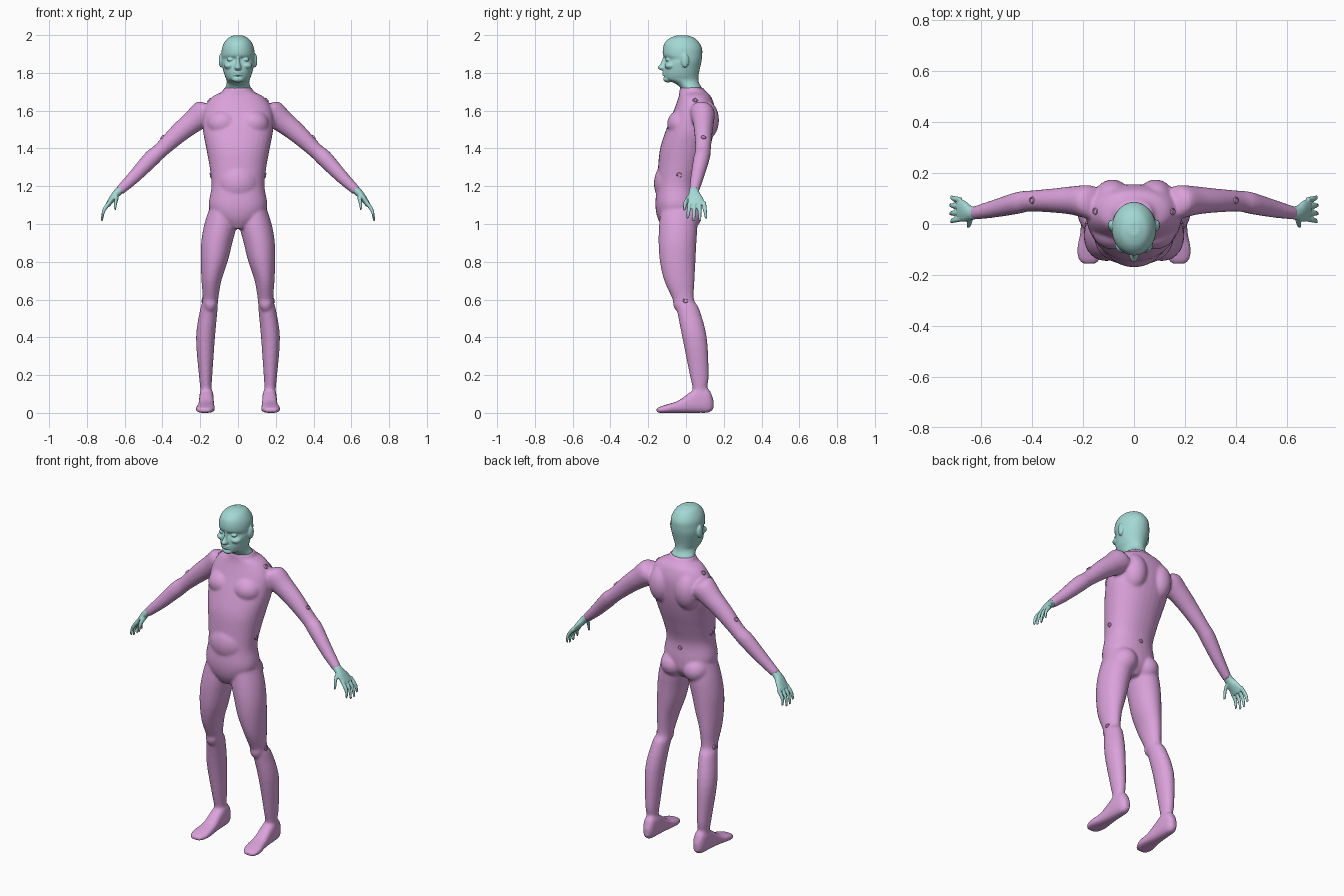
import bpy, bmesh, math
from mathutils import Vector, Matrix
from mathutils.bvhtree import BVHTree

cube = bpy.data.objects.get("Cube")
if cube:
    bpy.data.objects.remove(cube, do_unlink=True)

X, Y, Z = Vector((1, 0, 0)), Vector((0, 1, 0)), Vector((0, 0, 1))
ARM_UP = Vector((0.65, 0, 0.76))


def material(name, rgb):
    mat = bpy.data.materials.new(name)
    mat.use_nodes = True
    mat.diffuse_color = (*rgb, 1)
    mat.node_tree.nodes["Principled BSDF"].inputs["Base Color"].default_value = (*rgb, 1)
    return mat


pink = material("suit_pink", (0.70, 0.36, 0.70))
teal = material("skin_teal", (0.37, 0.69, 0.66))


def smooth_rows(rows, steps=4):
    """Catmull-Rom interpolation between cross-section rows."""
    out = []
    for i in range(len(rows) - 1):
        p0, p1, p2 = rows[max(i - 1, 0)], rows[i], rows[i + 1]
        p3 = rows[min(i + 2, len(rows) - 1)]
        for k in range(steps):
            t = k / steps
            out.append([b + 0.5 * t * (c - a + t * (2*a - 5*b + 4*c - d + t * (3*(b - c) + d - a)))
                        for a, b, c, d in zip(p0, p1, p2, p3)])
    return out + [rows[-1]]


def loft(bm, rows, u, v, power=2.0, sides=32):
    """Closed tube through rows of (x, y, z, radius along u, radius along v)."""
    rings = []
    for x, y, z, a, b in smooth_rows(rows):
        ring = []
        for k in range(sides):
            ang = math.tau * k / sides
            c, s = math.cos(ang), math.sin(ang)
            c, s = [math.copysign(abs(w) ** (2 / power), w) for w in (c, s)]
            ring.append(bm.verts.new(Vector((x, y, z)) + u * a * c + v * b * s))
        rings.append(ring)
    for low, high in zip(rings, rings[1:]):
        for k in range(sides):
            j = (k + 1) % sides
            bm.faces.new((low[k], low[j], high[j], high[k]))
    bm.faces.new(rings[0])
    bm.faces.new(rings[-1])


def slabs(bm, rows, axis="z", power=2.0):
    """Loft through rows of (height, low, high, low, high) bounds."""
    out = []
    for t, a, b, c, d in rows:
        p, q = (a + b) / 2, (c + d) / 2
        out.append(((p, q, t) if axis == "z" else (p, t, q)) + ((b - a) / 2, (d - c) / 2))
    loft(bm, out, X, Y if axis == "z" else Z, power)


def centred(rows):
    return [(z, -half, half, front, back) for z, half, front, back in rows]


def blob(bm, centre, radii):
    bmesh.ops.create_uvsphere(bm, u_segments=24, v_segments=16, radius=1,
                              matrix=Matrix.Translation(centre) @ Matrix.Diagonal((*radii, 1)))


def mirror(bm):
    geom = bmesh.ops.duplicate(bm, geom=bm.verts[:] + bm.edges[:] + bm.faces[:])["geom"]
    for v in geom:
        if isinstance(v, bmesh.types.BMVert):
            v.co.x *= -1


def finish(bm, name, mat, voxel=None, smooth=0):
    bmesh.ops.recalc_face_normals(bm, faces=bm.faces[:])
    mesh = bpy.data.meshes.new(name)
    bm.to_mesh(mesh)
    bm.free()
    mesh.materials.append(mat)
    ob = bpy.data.objects.new(name, mesh)
    bpy.context.collection.objects.link(ob)
    mesh.polygons.foreach_set("use_smooth", [True] * len(mesh.polygons))
    if voxel:  # fuse the overlapping volumes into one skin
        rm = ob.modifiers.new("fuse", "REMESH")
        rm.mode, rm.voxel_size, rm.use_smooth_shade = "VOXEL", voxel, True
        sm = ob.modifiers.new("soften", "SMOOTH")
        sm.factor, sm.iterations = 0.5, smooth
    return ob


# Body suit: left leg, foot and arm, mirrored, then the torso
bm = bmesh.new()
slabs(bm, [(1.10, .02, .145, -.13, .05), (1.0, .008, .178, -.142, .06),
           (.9, .03, .195, -.145, .055), (.8, .055, .197, -.138, .05),
           (.7, .088, .193, -.115, .045), (.6, .105, .187, -.07, .042),
           (.55, .108, .2, -.05, .07), (.4, .122, .222, -.02, .11),
           (.2, .136, .207, .02, .12), (.13, .14, .2, .035, .112),
           (.06, .14, .2, .035, .115)])
slabs(bm, [(.145, .15, .18, .02, .07), (.12, .135, .198, .002, .125),
           (.07, .129, .205, 0, .137), (.02, .128, .207, 0, .108),
           (-.04, .125, .212, 0, .065), (-.1, .122, .224, 0, .045),
           (-.14, .135, .217, 0, .032), (-.157, .15, .2, .004, .022)], "y", 2.6)
blob(bm, (.147, -.035, .585), (.036, .034, .05))      # kneecap
loft(bm, [(.12, .07, 1.59, .05, .06), (.17, .085, 1.59, .066, .074),
          (.24, .092, 1.54, .056, .06), (.32, .092, 1.475, .047, .051),
          (.41, .09, 1.39, .041, .041), (.46, .082, 1.345, .043, .044),
          (.55, .06, 1.25, .035, .035), (.628, .043, 1.175, .026, .025)], Y, ARM_UP)
blob(bm, (.08, -.025, 1.53), (.085, .075, .075))      # chest muscle
blob(bm, (.085, .095, 1.55), (.075, .08, .11))        # shoulder blade
blob(bm, (.075, .0, 1.04), (.075, .082, .075))        # buttock
mirror(bm)
slabs(bm, centred([(1.722, .074, -.032, .09), (1.70, .085, -.035, .108),
                   (1.67, .14, -.04, .135), (1.6, .183, -.065, .155),
                   (1.5, .186, -.105, .15), (1.4, .168, -.137, .125),
                   (1.3, .15, -.148, .09), (1.2, .14, -.155, .06),
                   (1.1, .155, -.162, .065), (1.03, .125, -.15, .06),
                   (.975, .05, -.12, .02)]), power=2.2)
blob(bm, (0, -.075, 1.215), (.118, .095, .12))        # belly
body = finish(bm, "body_suit", pink, .008, 4)

# Head with face and ears
bm = bmesh.new()
blob(bm, (.04, -.096, 1.87), (.018, .014, .009))      # eye
blob(bm, (.045, -.08, 1.838), (.03, .033, .02))       # cheek
blob(bm, (.09, -.005, 1.865), (.012, .021, .037))     # ear
mirror(bm)
slabs(bm, centred([(1.999, .02, -.045, .005), (1.985, .052, -.085, .045),
                   (1.96, .073, -.112, .07), (1.93, .085, -.122, .085),
                   (1.895, .088, -.122, .086), (1.872, .087, -.107, .084),
                   (1.85, .086, -.114, .08), (1.82, .08, -.117, .073),
                   (1.79, .072, -.117, .067), (1.765, .062, -.108, .066),
                   (1.745, .06, -.06, .07), (1.72, .068, -.03, .083),
                   (1.69, .07, -.025, .085)]))
slabs(bm, centred([(1.888, .008, -.12, -.08), (1.85, .012, -.134, -.08),
                   (1.828, .019, -.15, -.08), (1.814, .014, -.135, -.08)]))   # nose
for z in (1.802, 1.79):
    blob(bm, (0, -.111, z), (.026, .015, .006))       # lips
blob(bm, (0, -.095, 1.767), (.032, .026, .018))       # chin
finish(bm, "head", teal, .004, 3)

# Hands: palm, four curled fingers and a thumb
bm = bmesh.new()
loft(bm, [(.612, .045, 1.19, .024, .022), (.64, .043, 1.165, .028, .021),
          (.665, .05, 1.135, .041, .018), (.69, .057, 1.1, .045, .013)], Y, ARM_UP)
for i in range(4):
    y, fan = .02 + .025 * i, .008 * (i - 1.5)
    short = .01 * abs(i - 1.5)
    loft(bm, [(.68, y, 1.115, .011, .011), (.711, y + fan / 2, 1.07, .010, .010),
              (.724 - short / 2, y + fan, 1.008 + short * 1.5, .007, .007)], Y, ARM_UP, sides=16)
loft(bm, [(.64, .025, 1.15, .016, .014), (.648, -.001, 1.115, .012, .012),
          (.652, -.009, 1.075, .007, .007)], Y, ARM_UP, sides=16)
mirror(bm)
finish(bm, "hands", teal, .004, 2)

# Joint buttons seated on the suit surface
bpy.context.view_layer.update()
tree = BVHTree.FromObject(body, bpy.context.evaluated_depsgraph_get())
spots = [(0, .09, 1.17)]
for s in (1, -1):
    spots += [(s * .18, .052, 1.68), (s * .395, .093, 1.455),
              (s * .17, -.037, 1.255), (s * .21, 0, .6)]
bm = bmesh.new()
for spot in spots:
    place, normal, _, _ = tree.find_nearest(Vector(spot))
    turn = Matrix.Translation(place) @ normal.to_track_quat("Z", "Y").to_matrix().to_4x4()
    made = bmesh.ops.create_cone(bm, cap_ends=True, segments=20, radius1=.015, radius2=.012,
                                 depth=.01, matrix=turn)
    top = max({f for v in made["verts"] for f in v.link_faces},
              key=lambda f: f.calc_center_median().dot(normal))
    bmesh.ops.inset_individual(bm, faces=[top], thickness=.004)
    bmesh.ops.inset_individual(bm, faces=[top], thickness=.001, depth=-.003)
buttons = finish(bm, "joint_buttons", pink)
bpy.context.view_layer.objects.active = buttons
buttons.select_set(True)
bpy.ops.object.shade_smooth_by_angle(angle=math.radians(35))
